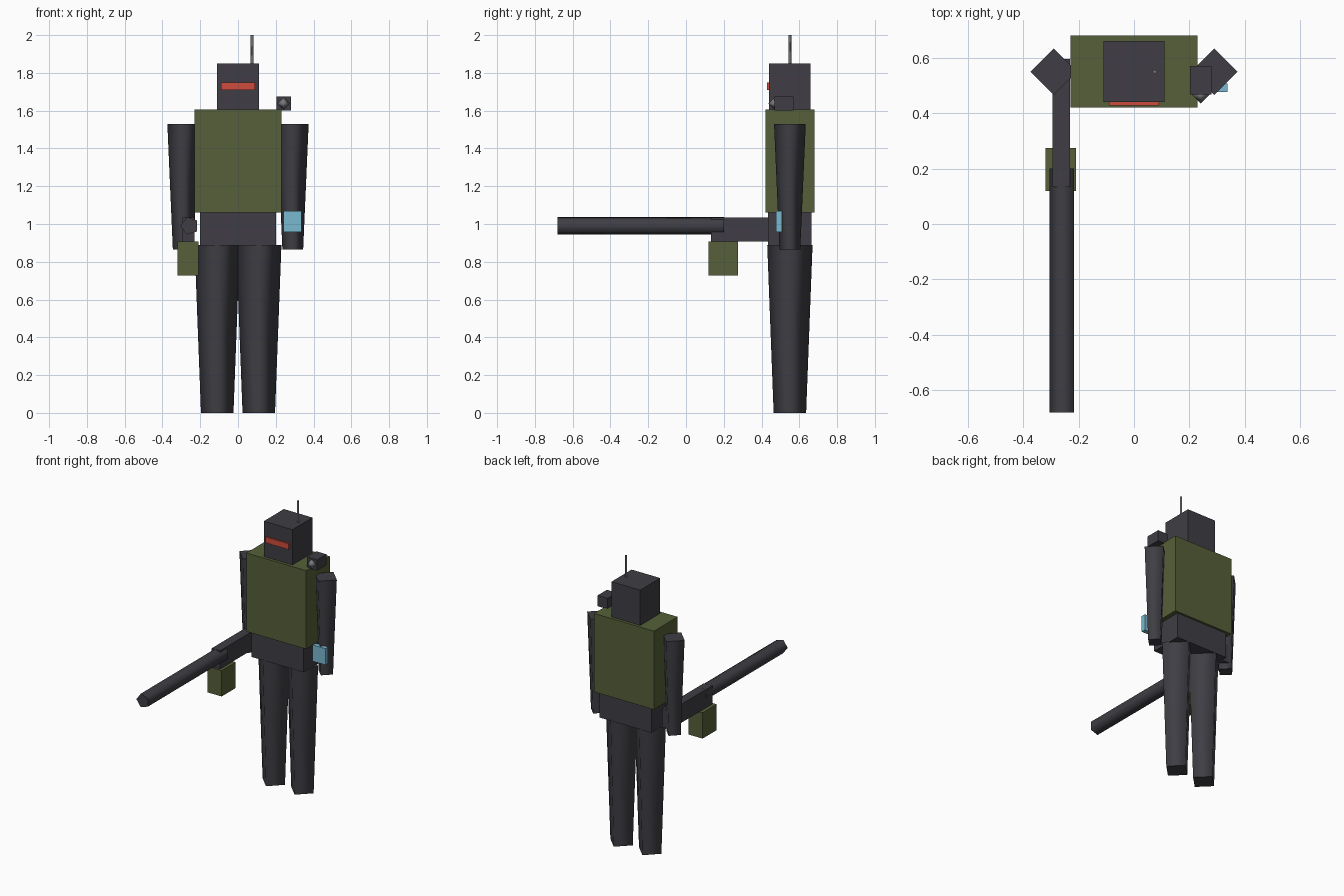
import bpy, bmesh, math
from mathutils import Matrix, Vector

if "Cube" in bpy.data.objects:
    bpy.data.objects.remove(bpy.data.objects["Cube"], do_unlink=True)


def material(name, rgb):
    m = bpy.data.materials.new(name)
    m.use_nodes = True
    m.diffuse_color = (*rgb, 1)
    m.node_tree.nodes["Principled BSDF"].inputs["Base Color"].default_value = (*rgb, 1)
    return m


charcoal = material("charcoal", (0.050, 0.048, 0.058))
olive = material("olive_green", (0.093, 0.117, 0.041))
red = material("visor_red", (0.62, 0.072, 0.048))
blue = material("screen_blue", (0.195, 0.48, 0.62))
grey = material("metal_grey", (0.18, 0.18, 0.20))


def finish(bm, name, mat):
    bmesh.ops.recalc_face_normals(bm, faces=bm.faces)
    mesh = bpy.data.meshes.new(name)
    bm.to_mesh(mesh)
    bm.free()
    mesh.materials.append(mat)
    obj = bpy.data.objects.new(name, mesh)
    bpy.context.collection.objects.link(obj)
    return obj


def box(name, mat, xs, ys, zs):
    """Box given by its extent along each axis."""
    bm = bmesh.new()
    bmesh.ops.create_cube(bm, size=1)
    for v in bm.verts:
        v.co = [(lo + hi) / 2 + c * (hi - lo) for c, (lo, hi) in zip(v.co, (xs, ys, zs))]
    return finish(bm, name, mat)


def taper(name, mat, base, length, r_base, r_top, sides, turn=None):
    """Few-sided tapered tube with smooth sides and flat caps."""
    bm = bmesh.new()
    rings = []
    for r, z in ((r_base, 0), (r_top, length)):
        angles = [math.tau * i / sides for i in range(sides)]
        rings.append([bm.verts.new((-r * math.cos(a), r * math.sin(a), z)) for a in angles])
    low, high = rings
    for i in range(sides):
        j = (i + 1) % sides
        bm.faces.new((low[i], low[j], high[j], high[i])).smooth = True
    bm.faces.new(low)
    bm.faces.new(high)
    if turn:
        bm.transform(turn)
    bm.transform(Matrix.Translation(Vector(base)))
    return finish(bm, name, mat)


Y = 0.55  # depth of the body centre

# Body and head
box("torso", olive, (-0.23, 0.23), (0.42, 0.68), (1.06, 1.605))
box("pelvis", charcoal, (-0.20, 0.20), (0.435, 0.665), (0.885, 1.06))
box("head", charcoal, (-0.11, 0.11), (0.44, 0.66), (1.605, 1.85))
box("visor", red, (-0.09, 0.09), (0.428, 0.45), (1.71, 1.75))
taper("antenna", grey, (0.075, Y, 1.85), 0.15, 0.008, 0.008, 4)

# Limbs
for side, s in (("left", 1), ("right", -1)):
    taper(side + "_arm", charcoal, (s * 0.29, Y, 0.865), 0.665, 0.055, 0.084, 4)
    taper(side + "_leg", charcoal, (s * 0.11, Y, 0), 0.89, 0.086, 0.12, 4)

# Gun held by the right arm
box("gun_body", charcoal, (-0.295, -0.231), (0.133, 0.595), (0.907, 1.035))
box("gun_magazine", olive, (-0.32, -0.21), (0.12, 0.275), (0.728, 0.907))
taper("gun_barrel", charcoal, (-0.256, 0.20, 0.99), 0.88, 0.049, 0.049, 5,
      Matrix.Rotation(math.pi / 2, 4, "X"))

# Shoulder camera on the left
box("shoulder_camera", charcoal, (0.203, 0.28), (0.468, 0.57), (1.60, 1.675))
bm = bmesh.new()
bmesh.ops.create_uvsphere(bm, u_segments=4, v_segments=2, radius=0.032)
bm.transform(Matrix.Translation((0.241, 0.467, 1.638)))
for f in bm.faces:
    f.smooth = True
finish(bm, "camera_lens", grey)

# Wrist screen on the left forearm
box("wrist_screen", blue, (0.24, 0.337), (0.477, 0.508), (0.957, 1.07))
